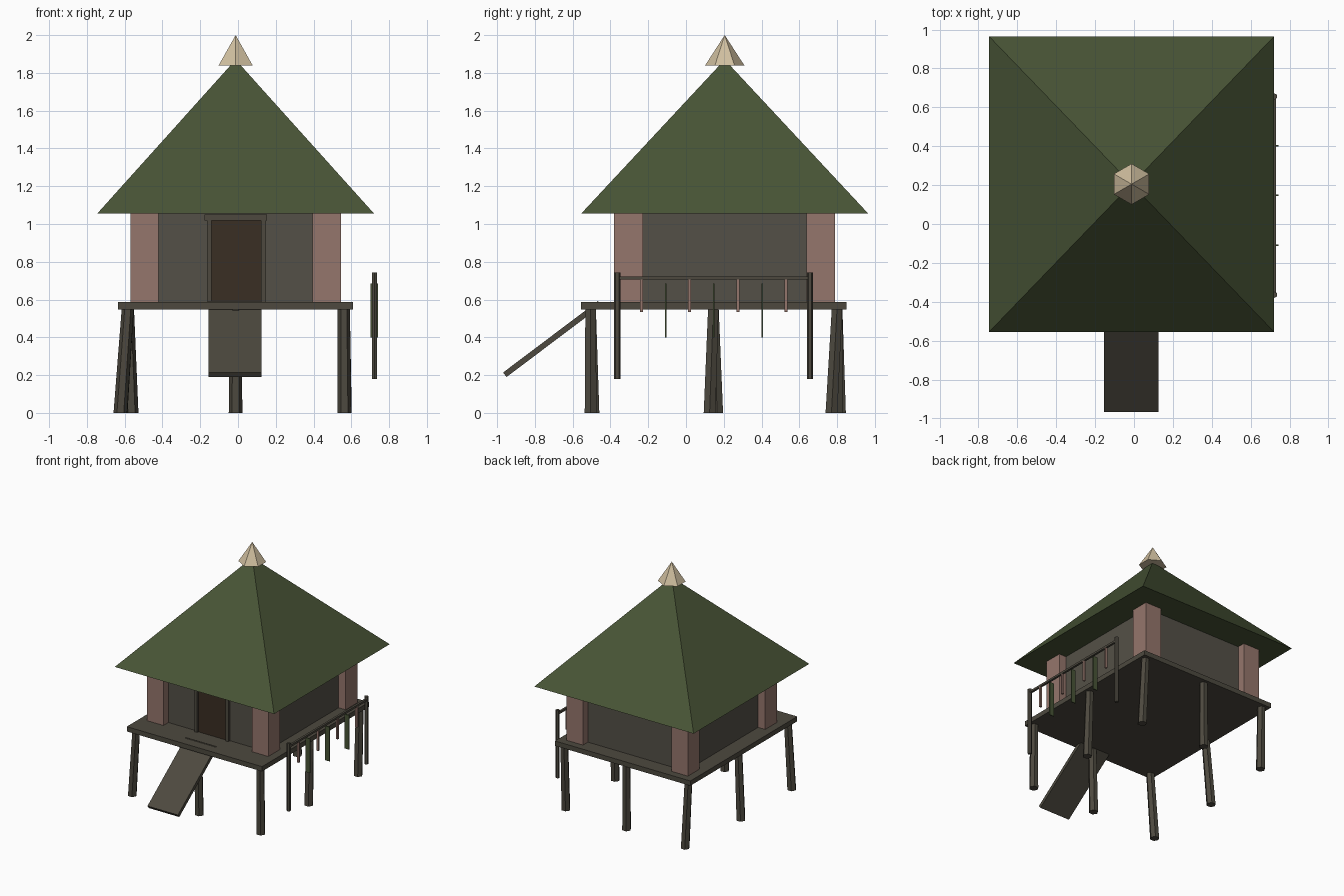
import bpy, bmesh, math
from mathutils import Vector

if "Cube" in bpy.data.objects:
    bpy.data.objects.remove(bpy.data.objects["Cube"])


def mat(name, r, g, b):
    lin = [((c / 255 + 0.055) / 1.055) ** 2.4 for c in (r, g, b)]
    m = bpy.data.materials.new(name)
    m.diffuse_color = (*lin, 1)
    m.use_nodes = True
    m.node_tree.nodes["Principled BSDF"].inputs["Base Color"].default_value = m.diffuse_color
    return m


THATCH = mat("thatch green", 72, 84, 54)
WALL = mat("wall grey", 84, 80, 71)
WOOD = mat("weathered wood", 77, 73, 63)
PILLAR = mat("clay pink", 149, 118, 108)
CAP = mat("pale straw", 208, 191, 159)
DOOR = mat("dark brown", 58, 46, 35)


def finish(name, bm, material):
    bmesh.ops.recalc_face_normals(bm, faces=bm.faces)
    me = bpy.data.meshes.new(name)
    bm.to_mesh(me)
    bm.free()
    me.materials.append(material)
    ob = bpy.data.objects.new(name, me)
    bpy.context.collection.objects.link(ob)
    return ob


def box(name, x, y, z, material):
    """Box from (min, max) ranges."""
    bm = bmesh.new()
    bmesh.ops.create_cube(bm, size=1)
    for v in bm.verts:
        v.co = [(a + b) / 2 + c * (b - a) for (a, b), c in zip((x, y, z), v.co)]
    return finish(name, bm, material)


def loft(name, bottom, top, r1, r2, sides, turn, material):
    """Tapered prism with level ends; may lean. r2 = 0 gives a point."""
    bm = bmesh.new()

    def ring(c, r):
        return [bm.verts.new((c[0] + r * math.cos(turn + i * math.tau / sides),
                              c[1] + r * math.sin(turn + i * math.tau / sides),
                              c[2])) for i in range(sides)]
    a = ring(bottom, r1)
    bm.faces.new(a)
    if r2 > 0:
        b = ring(top, r2)
        bm.faces.new(b)
    else:
        tip = bm.verts.new(top)
    for i in range(sides):
        j = (i + 1) % sides
        bm.faces.new((a[i], a[j], b[j], b[i]) if r2 > 0 else (a[i], a[j], tip))
    return finish(name, bm, material)


# Pyramid roof with flat underside, and its six-sided cap
roof = loft("roof", (0, 0, 1.055), (0, 0, 1.87), math.sqrt(0.5), 0, 4, math.pi / 4, THATCH)
for v in roof.data.vertices:
    v.co.x = v.co.x * 1.466 - 0.0125
    v.co.y = v.co.y * 1.52 + 0.205
loft("roof_cap", (-0.0125, 0.205, 1.838), (-0.0125, 0.205, 2.0), 0.105, 0, 6, math.pi / 2, CAP)

# Platform, walls and corner pillars
box("platform", (-0.635, 0.61), (-0.555, 0.85), (0.548, 0.588), WOOD)
box("walls", (-0.505, 0.48), (-0.315, 0.725), (0.57, 1.058), WALL)
for sx, x in (("left", -0.57), ("right", 0.395)):
    for sy, y in (("front", -0.38), ("back", 0.637)):
        box(f"{sy}_{sx}_pillar", (x, x + 0.15), (y, y + 0.153), (0.56, 1.058), PILLAR)

# Door with jambs and header
box("door", (-0.14, 0.122), (-0.322, -0.31), (0.588, 1.02), DOOR)
box("left_door_jamb", (-0.165, -0.14), (-0.337, -0.31), (0.588, 1.02), WOOD)
box("right_door_jamb", (0.122, 0.147), (-0.337, -0.31), (0.588, 1.02), WOOD)
box("door_header", (-0.178, 0.153), (-0.34, -0.31), (1.018, 1.05), WOOD)

# Entrance ramp: a slanted plank profile extruded in x
bm = bmesh.new()
profile = [(-0.95, 0.19), (-0.968, 0.214), (-0.466, 0.592), (-0.448, 0.568)]
face = bm.faces.new([bm.verts.new((-0.155, y, z)) for y, z in profile])
ext = bmesh.ops.extrude_face_region(bm, geom=[face])
bmesh.ops.translate(bm, vec=Vector((0.28, 0, 0)),
                    verts=[g for g in ext["geom"] if isinstance(g, bmesh.types.BMVert)])
finish("ramp", bm, WOOD)

# Eight stilts around the edge: grid place, then lean at the foot
xs, ys = (-0.583, -0.013, 0.56), (-0.505, 0.145, 0.80)
stilts = {
    "front_left": (0, 0, -0.04, 0.005), "front_middle": (1, 0, 0, 0.015),
    "front_right": (2, 0, 0.004, 0), "middle_left": (0, 1, -0.038, 0.02),
    "middle_right": (2, 1, 0.004, -0.02), "back_left": (0, 2, 0.02, 0.015),
    "back_middle": (1, 2, 0, 0), "back_right": (2, 2, 0.006, -0.03),
}
for name, (i, j, dx, dy) in stilts.items():
    loft(name + "_stilt", (xs[i] + dx, ys[j] + dy, 0), (xs[i], ys[j], 0.56),
         0.036, 0.032, 6, 0, WOOD)

# Drying rack beside the hut: posts, rail and hanging strips
RX = 0.722
for name, y in (("front", -0.364), ("back", 0.656)):
    loft(f"{name}_rack_post", (RX, y, 0.18), (RX, y, 0.742), 0.016, 0.016, 6, math.pi / 2, WOOD)
box("rack_rail", (RX - 0.009, RX + 0.009), (-0.364, 0.656), (0.705, 0.722), WOOD)
for k in range(7):
    y = -0.236 + k * 0.1277
    if k % 2 == 0:
        box(f"hanging_meat_{k}", (RX - 0.009, RX + 0.009), (y - 0.008, y + 0.008), (0.533, 0.706), PILLAR)
    else:
        box(f"hanging_leaf_{k}", (RX - 0.02, RX + 0.02), (y - 0.004, y + 0.004), (0.4, 0.685), THATCH)
